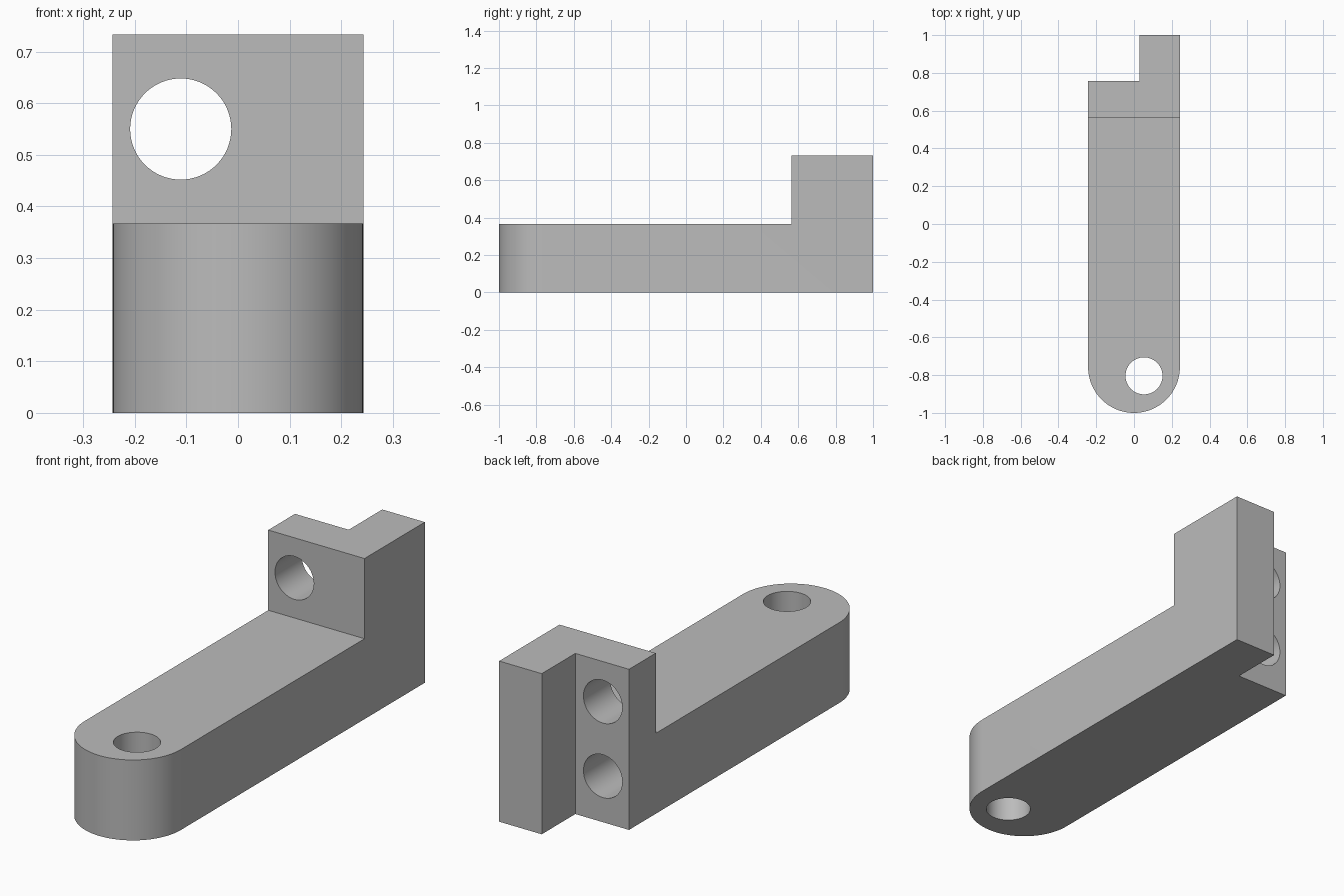
import bpy
import bmesh
from math import pi, cos, sin, radians
from mathutils import Matrix, Vector

default = bpy.data.objects.get("Cube")
if default:
    bpy.data.objects.remove(default, do_unlink=True)

HALF = 0.243      # half width, also the radius of the rounded end
TOP = 0.733       # upright height
ARM = 0.367       # arm height
STEP = 0.565      # front face of the upright
NOTCH_X, NOTCH_Y = 0.028, 0.758
HOLE = 0.098

grey = bpy.data.materials.new("plain grey")
grey.use_nodes = True
colour = (0.5, 0.5, 0.5, 1)
grey.diffuse_color = colour
grey.node_tree.nodes["Principled BSDF"].inputs["Base Color"].default_value = colour


def make_object(name, bm):
    bmesh.ops.recalc_face_normals(bm, faces=bm.faces)
    mesh = bpy.data.meshes.new(name)
    bm.to_mesh(mesh)
    bm.free()
    mesh.materials.append(grey)
    obj = bpy.data.objects.new(name, mesh)
    bpy.context.collection.objects.link(obj)
    return obj


def prism(name, outline, height):
    bm = bmesh.new()
    base = bm.faces.new([bm.verts.new((x, y, 0)) for x, y in outline])
    walls = bmesh.ops.extrude_face_region(bm, geom=[base])
    moved = [v for v in walls["geom"] if isinstance(v, bmesh.types.BMVert)]
    bmesh.ops.translate(bm, verts=moved, vec=(0, 0, height))
    return make_object(name, bm)


def box_cutter(name, low, high):
    low, high = Vector(low), Vector(high)
    bm = bmesh.new()
    bmesh.ops.create_cube(bm, size=1, matrix=Matrix.Translation((low + high) / 2)
                          @ Matrix.Diagonal((*(high - low), 1)))
    return make_object(name, bm)


def hole_cutter(name, centre, depth, along_y):
    turn = Matrix.Rotation(radians(90 if along_y else 0), 4, "X")
    bm = bmesh.new()
    bmesh.ops.create_cone(bm, cap_ends=True, segments=64, radius1=HOLE, radius2=HOLE,
                          depth=depth, matrix=Matrix.Translation(centre) @ turn)
    return make_object(name, bm)


# Bracket body: plan with a rounded front end and a notched back corner
outline = [(HALF * cos(a), HALF - 1 + HALF * sin(a))
           for a in (pi + pi * i / 48 for i in range(49))]
outline += [(HALF, 1), (NOTCH_X, 1), (NOTCH_X, NOTCH_Y), (-HALF, NOTCH_Y)]
bracket = prism("bracket", outline, TOP)

# Cutters: space above the arm, arm hole, through hole and blind hole
cutters = [
    box_cutter("arm_clearance", (-1, -2, ARM), (1, STEP, 2)),
    hole_cutter("arm_hole", (0.053, -0.804, 0.2), 1, False),
    hole_cutter("upright_hole", (-0.111, 0.67, 0.55), 0.5, True),
    hole_cutter("back_blind_hole", (-0.111, 0.6, 0.21), 0.5, True),
]
bpy.context.view_layer.objects.active = bracket
for cutter in cutters:
    cut = bracket.modifiers.new(cutter.name, "BOOLEAN")
    cut.operation = "DIFFERENCE"
    cut.solver = "EXACT"
    cut.object = cutter
    bpy.ops.object.modifier_apply(modifier=cut.name)
    bpy.data.objects.remove(cutter, do_unlink=True)

# Smooth the curved walls, keep the edges crisp
bpy.ops.object.select_all(action="DESELECT")
bracket.select_set(True)
bpy.ops.object.shade_smooth_by_angle(angle=radians(30))
